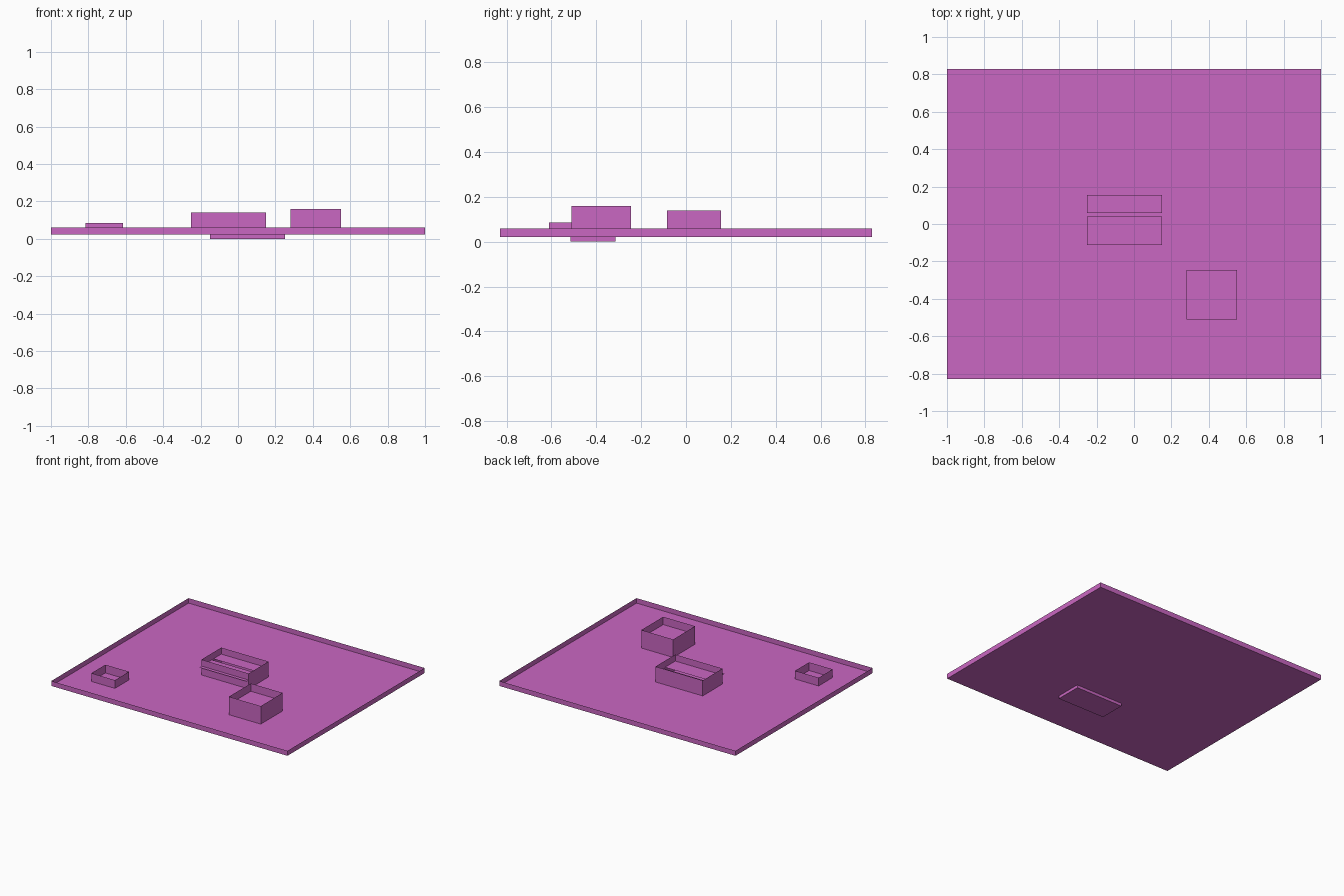
import bpy
import bmesh

cube = bpy.data.objects.get("Cube")
if cube:
    bpy.data.objects.remove(cube, do_unlink=True)

# One flat colour for the whole site model
orchid = bpy.data.materials.new("orchid_pink")
orchid.use_nodes = True
COLOUR = (0.59, 0.135, 0.54, 1)
orchid.diffuse_color = COLOUR
orchid.node_tree.nodes["Principled BSDF"].inputs["Base Color"].default_value = COLOUR


def finish(name, bm):
    mesh = bpy.data.meshes.new(name)
    bm.normal_update()
    bm.to_mesh(mesh)
    bm.free()
    mesh.materials.append(orchid)
    obj = bpy.data.objects.new(name, mesh)
    bpy.context.collection.objects.link(obj)
    return obj


def corners(bm, x, y, z):
    return [bm.verts.new(p + (z,)) for p in
            ((x[0], y[0]), (x[1], y[0]), (x[1], y[1]), (x[0], y[1]))]


def slab(name, x, y, z):
    """A flat horizontal sheet."""
    bm = bmesh.new()
    bm.faces.new(corners(bm, x, y, z))
    return finish(name, bm)


def walls(name, x, y, levels, floor=False):
    """Four sheet walls in stacked tiers, open on top."""
    bm = bmesh.new()
    rings = [corners(bm, x, y, z) for z in levels]
    for low, high in zip(rings, rings[1:]):
        for i in range(4):
            j = (i + 1) % 4
            bm.faces.new((low[i], low[j], high[j], high[i]))
    if floor:
        bm.faces.new(rings[0])
    return finish(name, bm)


GROUND = 0.022
RIM = 0.06

# Ground tray with its upright rim
walls("ground_tray", (-1, 1), (-0.83, 0.83), (GROUND, RIM), floor=True)

# Sunken basement below the ground
walls("basement", (-0.15, 0.25), (-0.515, -0.315), (0, GROUND), floor=True)

# Small shed
walls("shed_walls", (-0.815, -0.615), (-0.61, -0.44), (GROUND, 0.085))

# Two-storey square house
house_x, house_y = (0.28, 0.55), (-0.51, -0.245)
walls("house_walls", house_x, house_y, (GROUND, 0.1, 0.16))
slab("house_floor", house_x, house_y, 0.1)

# Main building with a split upper floor that projects as a front canopy
main_x = (-0.25, 0.15)
walls("main_walls", main_x, (-0.085, 0.155), (GROUND, 0.09, 0.14))
slab("main_floor_and_canopy", main_x, (-0.112, 0.04), 0.09)
slab("main_rear_floor", main_x, (0.06, 0.155), 0.09)
